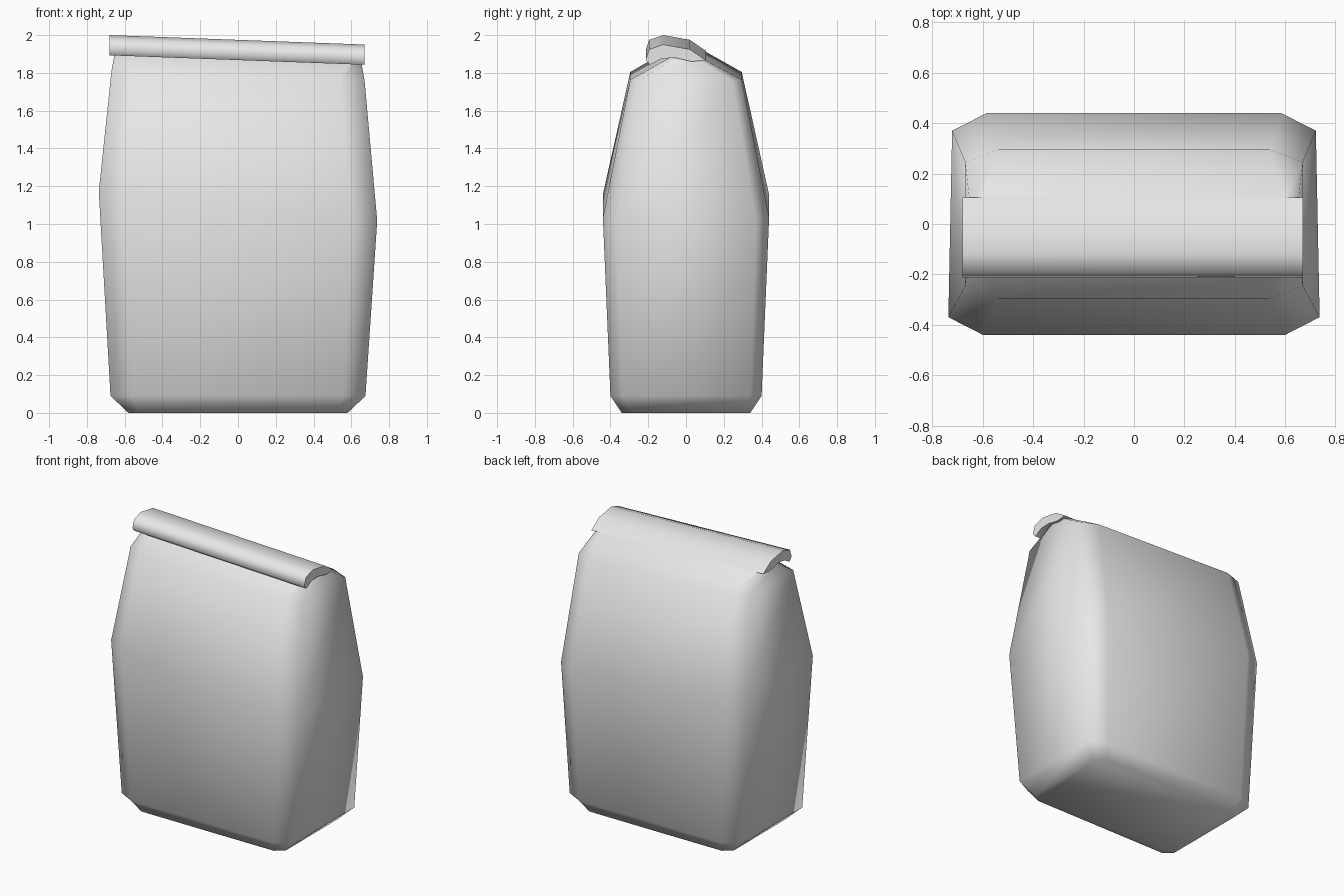
import bpy
import bmesh
import math

cube = bpy.data.objects.get("Cube")
if cube:
    bpy.data.objects.remove(cube, do_unlink=True)

paper = bpy.data.materials.new("light_grey_paper")
paper.use_nodes = True
grey = (0.8, 0.8, 0.8, 1)
paper.diffuse_color = grey
paper.node_tree.nodes["Principled BSDF"].inputs["Base Color"].default_value = grey


def finish(name, bm, angle):
    """Turn a bmesh into a smooth shaded paper object."""
    bmesh.ops.recalc_face_normals(bm, faces=bm.faces)
    mesh = bpy.data.meshes.new(name)
    bm.to_mesh(mesh)
    bm.free()
    mesh.materials.append(paper)
    obj = bpy.data.objects.new(name, mesh)
    bpy.context.collection.objects.link(obj)
    bpy.ops.object.select_all(action="DESELECT")
    obj.select_set(True)
    bpy.context.view_layer.objects.active = obj
    bpy.ops.object.shade_smooth_by_angle(angle=math.radians(angle))
    return obj


def loft(name, rings, angle):
    """Bridge closed rings of points and cap both ends."""
    bm = bmesh.new()
    loops = [[bm.verts.new(p) for p in ring] for ring in rings]
    for low, high in zip(loops, loops[1:]):
        n = len(low)
        for i in range(n):
            j = (i + 1) % n
            bm.faces.new((low[i], low[j], high[j], high[i]))
    bm.faces.new(loops[0])
    bm.faces.new(loops[-1])
    return finish(name, bm, angle)


def drop(x, amount):
    """Slope of the bag, lower towards +x."""
    return amount * (x + 0.68) / 1.35


def bag_ring(z, half_x, flat_x, front, back, cut, tilt, taper=0):
    """Rectangle with cut corners, slightly narrower at the back by taper."""
    bx = half_x - taper
    pts = [(-flat_x, front), (flat_x, front), (half_x, front + cut),
           (bx, back - cut), (flat_x - taper, back), (taper - flat_x, back),
           (-bx, back - cut), (-half_x, front + cut)]
    return [(x, y, z - drop(x, tilt)) for x, y in pts]


# Bag body: base, bulging middle, shoulder and pinched neck
loft("bag_body", [
    bag_ring(0, 0.58, 0.52, -0.34, 0.34, 0.05, 0),
    bag_ring(0.09, 0.675, 0.56, -0.40, 0.40, 0.06, 0),
    bag_ring(1.165, 0.737, 0.60, -0.44, 0.44, 0.07, 0.14, 0.015),
    bag_ring(1.81, 0.67, 0.54, -0.295, 0.295, 0.05, 0.05),
    bag_ring(1.92, 0.65, 0.60, -0.10, 0.095, 0.03, 0.05),
    bag_ring(1.95, 0.64, 0.60, -0.06, 0.03, 0.02, 0.05),
], 75)

# Rolled top: curl profile run across the width
profile = [(0.105, 1.917), (0.02, 1.975), (-0.12, 2.0), (-0.195, 1.975),
           (-0.213, 1.92), (-0.19, 1.893), (-0.13, 1.925), (-0.06, 1.93),
           (0.03, 1.91)]
loft("rolled_top", [
    [(x, y, z - drop(x, 0.05)) for y, z in profile] for x in (-0.68, 0.67)
], 60)
